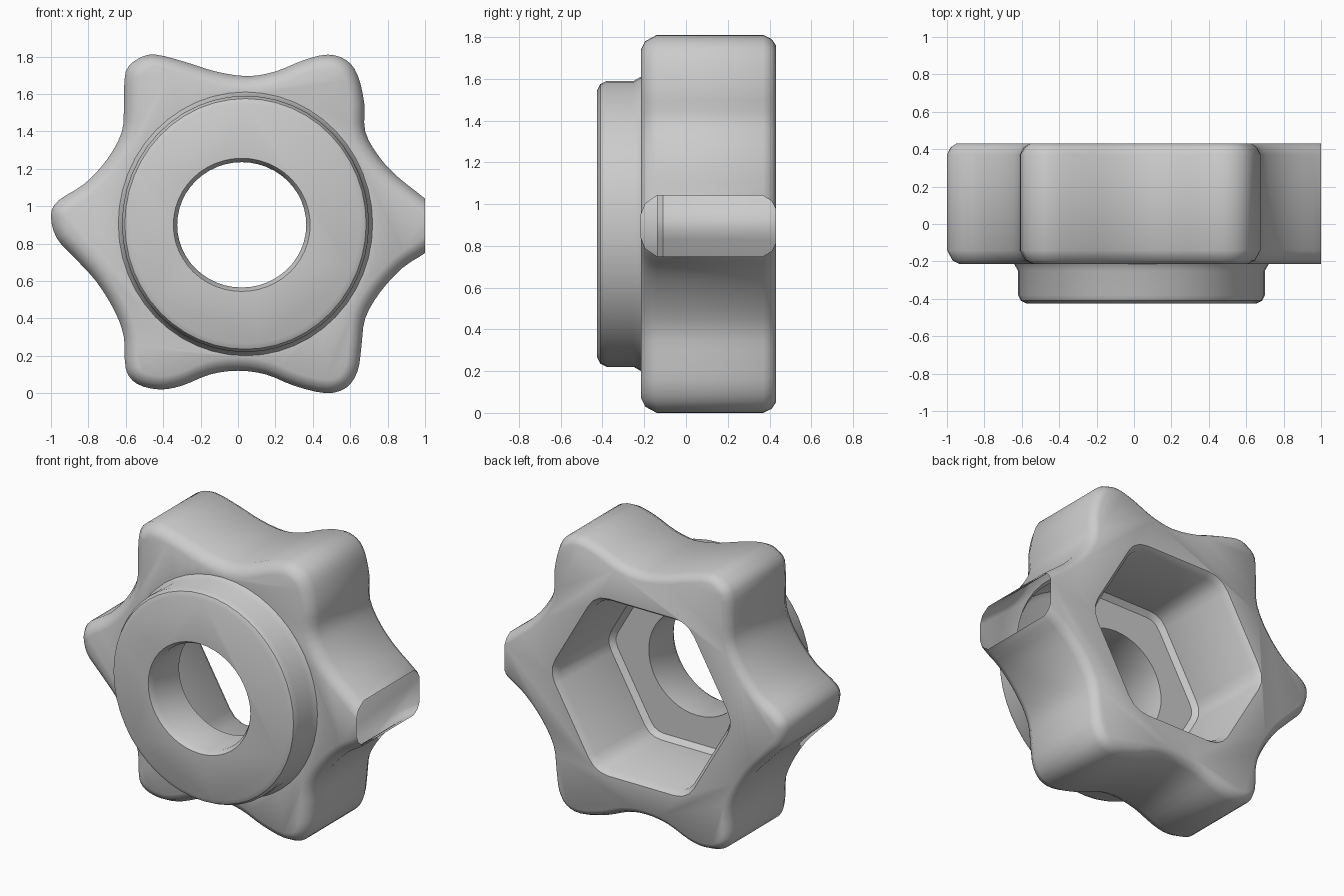
import bpy, bmesh, math
from mathutils import Vector

if "Cube" in bpy.data.objects:
    bpy.data.objects.remove(bpy.data.objects["Cube"])


def smooth_loop(pts, steps=3):
    """Closed Catmull-Rom curve through 2D points."""
    p = [Vector(q) for q in pts]
    n, out = len(p), []
    for i in range(n):
        a, b, c, d = p[i - 1], p[i], p[(i + 1) % n], p[(i + 2) % n]
        for s in range(steps):
            t = s / steps
            out.append(0.5 * (2 * b + (c - a) * t + (2 * a - 5 * b + 4 * c - d) * t * t
                              + (3 * b - a - 3 * c + d) * t ** 3))
    return out


def circle(cx, cz, rx, rz, n=48):
    return [Vector((cx + rx * math.cos(2 * math.pi * i / n),
                    cz + rz * math.sin(2 * math.pi * i / n))) for i in range(n)]


def rounded_hex(cx, cz, r, cut=0.08):
    c = [Vector((cx + r * math.cos(math.radians(60 * i)),
                 cz + r * math.sin(math.radians(60 * i)))) for i in range(6)]
    out = []
    for i in range(6):
        a, b, d = c[i - 1], c[i], c[(i + 1) % 6]
        p, q = b.lerp(a, cut / r), b.lerp(d, cut / r)
        for t in (0, 0.33, 0.67, 1):
            out.append(p.lerp(b, t).lerp(b.lerp(q, t), t))
    return out


def loft(name, outline, layers):
    """Stack the outline along y; each layer is (y, outward offset)."""
    n = len(outline)
    bm = bmesh.new()
    rings = []
    for y, off in layers:
        ring = []
        for i, p in enumerate(outline):
            t = (outline[(i + 1) % n] - outline[i - 1]).normalized()
            q = p + Vector((t.y, -t.x)) * off
            ring.append(bm.verts.new((q.x, y, q.y)))
        rings.append(ring)
    for a, b in zip(rings, rings[1:]):
        for i in range(n):
            j = (i + 1) % n
            bm.faces.new((a[i], a[j], b[j], b[i]))
    bm.faces.new(rings[0])
    bm.faces.new(rings[-1])
    bmesh.ops.recalc_face_normals(bm, faces=bm.faces)
    me = bpy.data.meshes.new(name)
    bm.to_mesh(me)
    bm.free()
    ob = bpy.data.objects.new(name, me)
    bpy.context.collection.objects.link(ob)
    return ob


def boolean(target, tool, op):
    tool.hide_render = True
    m = target.modifiers.new(op, 'BOOLEAN')
    m.operation, m.object, m.solver = op, tool, 'EXACT'
    bpy.context.view_layer.objects.active = target
    bpy.ops.object.modifier_apply(modifier=m.name)
    bpy.data.objects.remove(tool)


# Six-lobed body
star = smooth_loop([
    (1.08, 0.83), (1.08, 0.96), (1.0, 1.04), (0.85, 1.16), (0.75, 1.27), (0.68, 1.4),
    (0.675, 1.55), (0.64, 1.7), (0.58, 1.78), (0.48, 1.81), (0.35, 1.78), (0.2, 1.72),
    (0.05, 1.695), (-0.12, 1.72), (-0.28, 1.77), (-0.44, 1.81), (-0.53, 1.79),
    (-0.6, 1.72), (-0.61, 1.55), (-0.62, 1.4), (-0.7, 1.25), (-0.82, 1.12),
    (-0.96, 1.03), (-1.0, 0.95), (-0.97, 0.83), (-0.88, 0.73), (-0.76, 0.6),
    (-0.66, 0.44), (-0.61, 0.3), (-0.6, 0.13), (-0.54, 0.05), (-0.42, 0.02),
    (-0.3, 0.04), (-0.15, 0.1), (0.0, 0.12), (0.15, 0.1), (0.3, 0.04), (0.47, 0.0),
    (0.58, 0.03), (0.64, 0.12), (0.66, 0.25), (0.68, 0.4), (0.76, 0.54), (0.88, 0.67),
    (1.0, 0.75)])
body = loft("knob_body", star, [(-0.215, -0.07), (-0.195, -0.03), (-0.14, 0),
                                (0.37, 0), (0.41, -0.02), (0.43, -0.05)])

# Round front flange
flange = loft("front_flange", circle(0.04, 0.905, 0.66, 0.685),
              [(-0.425, -0.045), (-0.41, -0.015), (-0.38, 0), (-0.25, 0),
               (-0.215, 0.02), (-0.1, 0.02)])
boolean(body, flange, 'UNION')

# Hexagonal pocket from the back
pocket = loft("hex_pocket_cutter", rounded_hex(0.02, 0.9, 0.63),
              [(-0.14, -0.03), (-0.11, 0), (0.39, 0), (0.44, 0.035)])
boolean(body, pocket, 'DIFFERENCE')

# Round hole through the front
hole = loft("hole_cutter", circle(0.02, 0.9, 0.345, 0.335),
            [(-0.44, 0.03), (-0.39, 0), (0.1, 0)])
boolean(body, hole, 'DIFFERENCE')

# Right lobe ends in a flat open cut
bm = bmesh.new()
bm.from_mesh(body.data)
bmesh.ops.bisect_plane(bm, geom=bm.verts[:] + bm.edges[:] + bm.faces[:],
                       plane_co=(1, 0, 0), plane_no=(1, 0, 0), clear_outer=True)
bm.to_mesh(body.data)
bm.free()

bpy.ops.object.select_all(action='DESELECT')
body.select_set(True)
bpy.context.view_layer.objects.active = body
bpy.ops.object.shade_smooth_by_angle(angle=math.radians(35))
